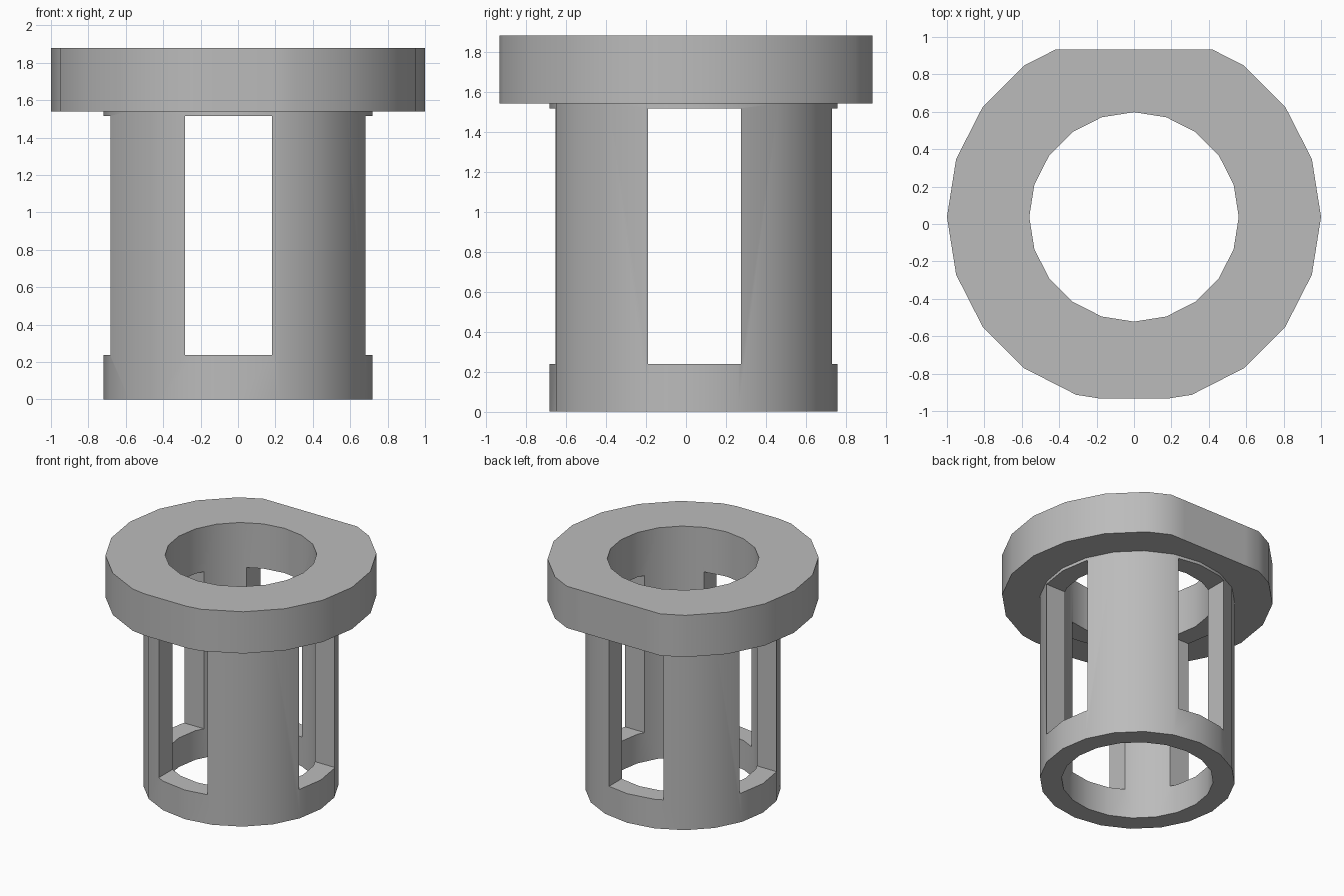
import bpy
import bmesh
import math
from mathutils import Matrix, Vector

default = bpy.data.objects.get("Cube")
if default:
    bpy.data.objects.remove(default, do_unlink=True)

SIDES = 20
AXIS_Y = 0.038
BORE, SLEEVE, FLANGE = 0.56, 0.72, 1.0
FLANGE_BOTTOM, TOP = 1.54, 1.88
WINDOW_LOW, WINDOW_HIGH = 0.237, 1.516
FLAT_Y = 0.932

# Colour
grey = bpy.data.materials.new("plain grey")
grey.use_nodes = True
colour = (0.5, 0.5, 0.5, 1)
grey.diffuse_color = colour
grey.node_tree.nodes["Principled BSDF"].inputs["Base Color"].default_value = colour


def add_object(name, bm):
    bmesh.ops.recalc_face_normals(bm, faces=bm.faces)
    mesh = bpy.data.meshes.new(name)
    bm.to_mesh(mesh)
    bm.free()
    mesh.materials.append(grey)
    obj = bpy.data.objects.new(name, mesh)
    bpy.context.collection.objects.link(obj)
    return obj


def box(name, centre, size):
    bm = bmesh.new()
    bmesh.ops.create_cube(bm, size=1)
    bmesh.ops.scale(bm, vec=size, verts=bm.verts)
    bmesh.ops.translate(bm, vec=centre, verts=bm.verts)
    return add_object(name, bm)


# Flanged sleeve: one closed profile turned around the vertical axis
profile = [(BORE, 0), (SLEEVE, 0), (SLEEVE, FLANGE_BOTTOM),
           (FLANGE, FLANGE_BOTTOM), (FLANGE, TOP), (BORE, TOP)]
bm = bmesh.new()
rings = []
for i in range(SIDES):
    turn = Matrix.Rotation(math.tau * i / SIDES, 3, 'Z')
    rings.append([bm.verts.new(turn @ Vector((r, 0, z)) + Vector((0, AXIS_Y, 0)))
                  for r, z in profile])
for i, ring in enumerate(rings):
    following = rings[(i + 1) % SIDES]
    for j in range(len(profile)):
        k = (j + 1) % len(profile)
        bm.faces.new((ring[j], following[j], following[k], ring[k]))

# Front and back flats on the flange
for side in (-1, 1):
    cut = bmesh.ops.bisect_plane(
        bm, geom=bm.verts[:] + bm.edges[:] + bm.faces[:],
        plane_co=(0, side * FLAT_Y, 0), plane_no=(0, side, 0), clear_outer=True)
    rim = [e for e in cut["geom_cut"] if isinstance(e, bmesh.types.BMEdge)]
    bmesh.ops.holes_fill(bm, edges=rim, sides=0)
sleeve = add_object("flanged_sleeve", bm)

# Four windows, cut by two bars passing right through
mid_z = (WINDOW_LOW + WINDOW_HIGH) / 2
height = WINDOW_HIGH - WINDOW_LOW
cutters = [
    box("front_back_window_cutter", (-0.05, 0, mid_z), (0.465, 3, height)),
    box("side_window_cutter", (0, 0.043, mid_z), (3, 0.465, height)),
]
bpy.context.view_layer.objects.active = sleeve
for cutter in cutters:
    mod = sleeve.modifiers.new("window", 'BOOLEAN')
    mod.operation = 'DIFFERENCE'
    mod.solver = 'EXACT'
    mod.object = cutter
    bpy.ops.object.modifier_apply(modifier=mod.name)
    bpy.data.objects.remove(cutter, do_unlink=True)

# Smooth walls with crisp rims
bpy.ops.object.select_all(action='DESELECT')
sleeve.select_set(True)
bpy.ops.object.shade_smooth_by_angle(angle=math.radians(30))
